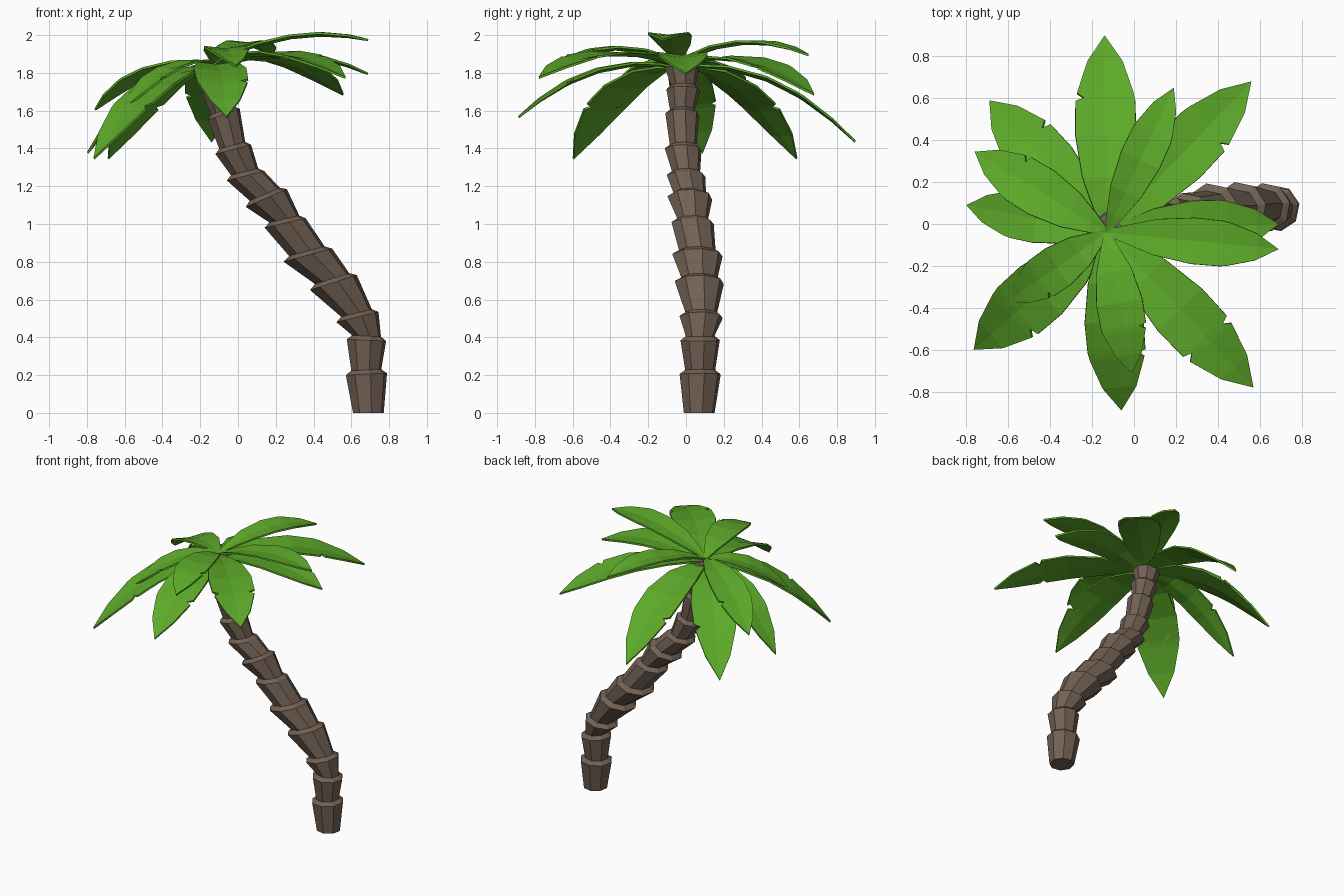
import bpy, bmesh, math
from mathutils import Vector

if "Cube" in bpy.data.objects:
    bpy.data.objects.remove(bpy.data.objects["Cube"])


def material(name, rgb):
    m = bpy.data.materials.new(name)
    m.diffuse_color = (*rgb, 1)
    m.use_nodes = True
    m.node_tree.nodes["Principled BSDF"].inputs["Base Color"].default_value = m.diffuse_color
    return m


BARK = material("brown bark", (0.17, 0.12, 0.088))
GREEN = material("leaf green", (0.11, 0.40, 0.022))


def make_object(name, bm, mat):
    mesh = bpy.data.meshes.new(name)
    bm.to_mesh(mesh)
    bm.free()
    mesh.materials.append(mat)
    ob = bpy.data.objects.new(name, mesh)
    bpy.context.collection.objects.link(ob)
    return ob


# Trunk: flared collars, each rim given by its left x,z, right x,z and centre y
RIMS = [
    (0.57, 0.20, 0.79, 0.21, 0.075), (0.575, 0.39, 0.785, 0.38, 0.075),
    (0.52, 0.48, 0.745, 0.535, 0.08), (0.38, 0.65, 0.63, 0.73, 0.07),
    (0.24, 0.80, 0.50, 0.87, 0.06), (0.14, 0.98, 0.36, 1.03, 0.035),
    (0.04, 1.09, 0.26, 1.185, 0.02), (-0.06, 1.23, 0.14, 1.28, 0.0),
    (-0.12, 1.37, 0.07, 1.42, -0.015), (-0.16, 1.55, 0.01, 1.61, -0.02),
    (-0.19, 1.69, -0.015, 1.73, -0.015), (-0.215, 1.81, -0.035, 1.84, -0.022),
]
SIDES = 8


def add_ring(bm, centre, across, radius):
    depth = Vector((0, 1, 0))
    ring = []
    for i in range(SIDES):
        a = 2 * math.pi * i / SIDES + 0.2
        ring.append(bm.verts.new(centre + across * radius * math.cos(a)
                                 + depth * radius * math.sin(a)))
    return ring


bm = bmesh.new()
rings = [add_ring(bm, Vector((0.69, 0.07, 0)), Vector((1, 0, 0)), 0.083)]
for xl, zl, xr, zr, y in RIMS:
    left, right = Vector((xl, y, zl)), Vector((xr, y, zr))
    across = (right - left).normalized()
    up = Vector((-across.z, 0, across.x))
    centre, radius = (left + right) / 2, (right - left).length / 2 * 1.01
    rings.append(add_ring(bm, centre, across, radius))
    rings.append(add_ring(bm, centre + up * 0.022, across, radius * 0.73))
for a, b in zip(rings, rings[1:]):
    for i in range(SIDES):
        j = (i + 1) % SIDES
        bm.faces.new((a[i], a[j], b[j], b[i]))
bm.faces.new(rings[0][::-1])
bm.faces.new(rings[-1])
make_object("trunk", bm, BARK)

# Leaves: arched blades with small torn notches
# (tip x, y, z), start height, arch height, half width, notch sides (L, R)
LEAVES = [
    ((-0.14, 0.90, 1.44), 1.83, 0.13, 0.145, "L"),
    ((0.19, 0.65, 1.90), 1.86, 0.08, 0.10, ""),
    ((0.56, 0.68, 1.69), 1.84, 0.10, 0.14, "R"),
    ((0.69, -0.12, 1.98), 1.86, 0.07, 0.11, ""),
    ((0.69, 0.00, 1.80), 1.83, 0.08, 0.13, ""),
    ((0.57, -0.78, 1.78), 1.84, 0.09, 0.145, "LR"),
    ((-0.06, -0.89, 1.57), 1.83, 0.11, 0.14, "L"),
    ((-0.01, -0.71, 1.84), 1.86, 0.08, 0.11, "L"),
    ((-0.765, -0.60, 1.35), 1.83, 0.13, 0.15, "L"),
    ((-0.60, -0.37, 1.62), 1.86, 0.08, 0.105, "L"),
    ((-0.76, 0.345, 1.61), 1.86, 0.08, 0.12, "R"),
    ((-0.80, 0.09, 1.38), 1.83, 0.13, 0.115, "R"),
    ((-0.69, 0.59, 1.35), 1.83, 0.13, 0.145, "R"),
]
# stations along a leaf: position, width factor
OUTLINE = [(0, 0.12), (0.12, 0.42), (0.28, 0.78), (0.5, 1.0), (0.67, 0.98),
           (0.685, 0.96), (0.71, 0.93), (0.87, 0.58)]
NOTCH = 5


def make_leaf(name, tip, z0, arch, half, notches):
    bm = bmesh.new()
    base, tip = Vector((-0.13, -0.04, z0)), Vector(tip)
    flat = (tip - base).xy.normalized()
    side = Vector((-flat.y, flat.x, 0))

    def spine(t):
        return base.lerp(tip, t) + Vector((0, 0, 4 * arch * t * (1 - t)))

    rows = []
    for k, (t, f) in enumerate(OUTLINE):
        row = []
        for s, label in ((1, "L"), (0, ""), (-1, "R")):
            w = half * f
            if k == NOTCH and label and label in notches:
                w *= 0.72
            p = spine(t) + side * s * w
            p.z += 0.12 * w * abs(s)
            row.append(bm.verts.new(p))
        rows.append(row)
    end = bm.verts.new(tip)
    for a, b in zip(rows, rows[1:]):
        for i in (0, 1):
            bm.faces.new((a[i], a[i + 1], b[i + 1], b[i]))
    for i in (0, 1):
        bm.faces.new((rows[-1][i], rows[-1][i + 1], end))
    ob = make_object(name, bm, GREEN)
    mod = ob.modifiers.new("thickness", "SOLIDIFY")
    mod.thickness = 0.012
    mod.offset = -1


for n, leaf in enumerate(LEAVES):
    make_leaf(f"leaf_{n + 1}", *leaf)
